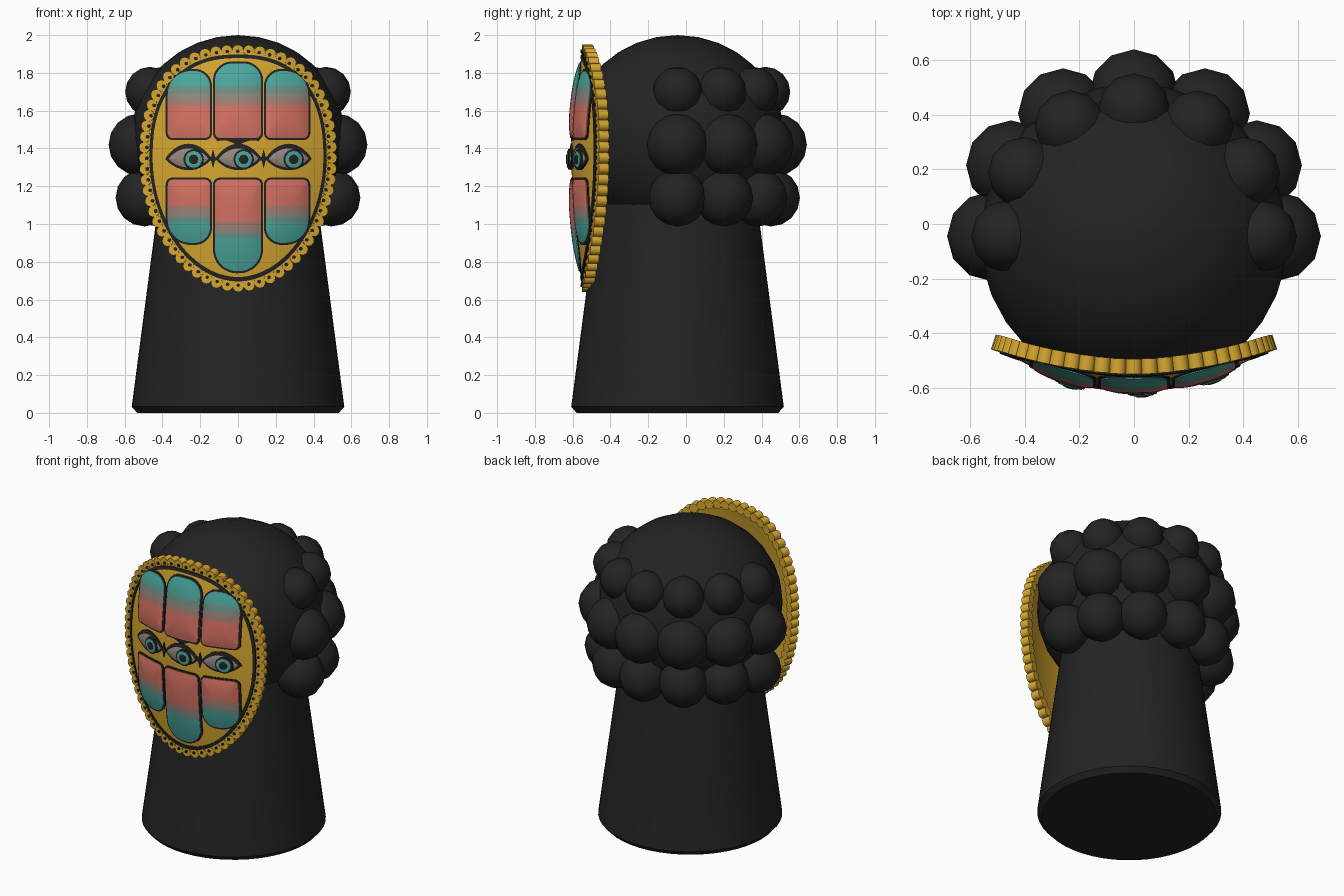
import bpy, bmesh, math
from mathutils import Matrix, Vector

cube = bpy.data.objects.get("Cube")
if cube:
    bpy.data.objects.remove(cube, do_unlink=True)


def material(name, rgb):
    m = bpy.data.materials.new(name)
    m.use_nodes = True
    m.diffuse_color = (*rgb, 1)
    m.node_tree.nodes["Principled BSDF"].inputs["Base Color"].default_value = (*rgb, 1)
    return m


black = material("black", (0.017, 0.017, 0.018))
gold = material("gold", (0.68, 0.39, 0.03))
coral = material("coral", (0.68, 0.17, 0.125))
rose_grey = material("rose grey", (0.38, 0.22, 0.18))
warm_grey = material("warm grey", (0.30, 0.25, 0.21))
teal_grey = material("teal grey", (0.16, 0.29, 0.26))
teal = material("teal", (0.07, 0.39, 0.34))
BANDS = [coral, rose_grey, warm_grey, teal_grey, teal]

AXIS_Y = -0.045          # centre line of the head and neck
MID, HALF_W, UP, DOWN = 1.35, 0.505, 0.59, 0.705   # mask proportions


def finish(bm, name, mats, angle=40):
    mesh = bpy.data.meshes.new(name)
    bm.to_mesh(mesh)
    bm.free()
    ob = bpy.data.objects.new(name, mesh)
    bpy.context.collection.objects.link(ob)
    for m in mats:
        mesh.materials.append(m)
    bpy.ops.object.select_all(action="DESELECT")
    ob.select_set(True)
    bpy.context.view_layer.objects.active = ob
    bpy.ops.object.shade_smooth_by_angle(angle=math.radians(angle))
    return ob


def resample(pts, n):
    """Evenly spaced points along a closed outline."""
    out, walked, step = [], 0.0, 0.0
    pts = [Vector(p) for p in pts]
    loop = list(zip(pts, pts[1:] + pts[:1]))
    gap = sum((b - a).length for a, b in loop) / n
    for a, b in loop:
        d = (b - a).length
        while d > 0 and step < walked + d and len(out) < n:
            out.append(a.lerp(b, (step - walked) / d))
            step += gap
        walked += d
    return out


def surface(x, z, lift=0.0):
    """Point on the domed mask face, lifted towards the front."""
    h = UP if z > MID else DOWN
    rho = min(1, (x / HALF_W) ** 2 + ((z - MID) / h) ** 2)
    return Vector((x, -0.54 + 0.34 * x * x - 0.066 * (1 - rho) - lift, z))


def mask_outline(n, k=1.0):
    pts = []
    for i in range(720):
        t = math.tau * i / 720
        c, s = math.cos(t), math.sin(t)
        p, h = (2 / 2.4, UP) if s > 0 else (2 / 1.95, DOWN)
        pts.append((k * HALF_W * math.copysign(abs(c) ** p, c),
                    MID + k * h * math.copysign(abs(s) ** p, s)))
    return resample(pts, n)


def loft(rings):
    """Join rings of points; single-point rings close as fans."""
    bm = bmesh.new()
    rows = [[bm.verts.new(p) for p in r] for r in rings]
    for a, b in zip(rows, rows[1:]):
        n = max(len(a), len(b))
        for i in range(n):
            j = (i + 1) % n
            quad = [a[i % len(a)], b[i % len(b)], b[j % len(b)], a[j % len(a)]]
            bm.faces.new(list(dict.fromkeys(quad)))
    return bm


def plate(outline, lift, crown=0.0, steps=5):
    """Pillowed plate following the mask face."""
    c = sum(outline, Vector((0, 0))) / len(outline)
    rings = [[surface(c.x, c.y, lift + crown)]]
    for s in range(1, steps + 1):
        k = s / steps
        pts = [c.lerp(p, k) for p in outline]
        rings.append([surface(p.x, p.y, lift + crown * (1 - k ** 3)) for p in pts])
    rings.append([surface(p.x, p.y, -0.004) for p in outline])
    return loft(rings)


def rounded(x0, x1, z0, z1, radii, n=72):
    """Rounded panel; radii run lower left, lower right, upper right, upper left."""
    pts = []
    corners = [(x0, z0, 1, 1), (x1, z0, -1, 1), (x1, z1, -1, -1), (x0, z1, 1, -1)]
    for q, ((x, z, sx, sz), r) in enumerate(zip(corners, radii)):
        for i in range(9):
            t = math.pi + (q + i / 8) * math.pi / 2
            pts.append((x + sx * r + r * math.cos(t), z + sz * r + r * math.sin(t)))
    return resample(pts, n)


def disc(x, z, r, n=24):
    return [Vector((x + r * math.cos(math.tau * i / n), z + r * math.sin(math.tau * i / n)))
            for i in range(n)]


def almond(x, z, w, up, down, n=40):
    pts = []
    for i in range(n):
        t = math.tau * i / n
        s = math.sin(t)
        pts.append(Vector((x + w * math.cos(t), z + (up if s > 0 else -down) * abs(s) ** 1.7)))
    return pts


# Neck: tapered cylinder with a bevelled foot
bm = bmesh.new()
bmesh.ops.create_cone(bm, cap_ends=True, segments=48, radius1=0.567, radius2=0.416, depth=1.15,
                      matrix=Matrix.Translation((0, AXIS_Y, 0.575)))
foot = [e for e in bm.edges if all(v.co.z < 0.01 for v in e.verts)]
bmesh.ops.bevel(bm, geom=foot, offset=0.033, segments=1, affect="EDGES")
finish(bm, "neck", [black], 30)

# Head
bm = bmesh.new()
bmesh.ops.create_uvsphere(bm, u_segments=32, v_segments=16, radius=1,
                          matrix=Matrix.Translation((0, AXIS_Y, 1.46)) @ Matrix.Diagonal((0.565, 0.565, 0.54, 1)))
finish(bm, "head", [black], 60)

# Hair: three rows of round curls around the back
for row, z, ring, r in (("upper", 1.70, 0.465, 0.132), ("middle", 1.42, 0.52, 0.165), ("lower", 1.14, 0.495, 0.153)):
    bm = bmesh.new()
    for i in range(7):
        a = math.pi * i / 6
        pos = (ring * math.cos(a), AXIS_Y + ring * math.sin(a), z)
        bmesh.ops.create_uvsphere(bm, u_segments=12, v_segments=8, radius=r, matrix=Matrix.Translation(pos))
    finish(bm, row + "_curls", [black], 60)

# Mask shell: domed front, rim and hollow back
ks = [s / 10 for s in range(1, 11)]
rim = mask_outline(96, 0.975)
centre = Vector((0, MID))


def shell_ring(k, lift):
    return [surface(*centre.lerp(p, k), lift) for p in rim]


rings = [[surface(0, MID)]] + [shell_ring(k, 0) for k in ks]
rings += [shell_ring(k, -0.04) for k in reversed(ks)] + [[surface(0, MID, -0.04)]]
finish(loft(rings), "mask", [gold])

# Scalloped edge with a dark stud on every scallop
scallops, studs = bmesh.new(), bmesh.new()
for p, q in zip(mask_outline(62, 0.965), mask_outline(62, 0.957)):
    turn = Matrix.Rotation(math.atan(0.68 * p.x), 4, "Z") @ Matrix.Rotation(math.pi / 2, 4, "X")
    for target, c, r, depth, lift, seg in ((scallops, p, 0.03, 0.056, -0.022, 12), (studs, q, 0.0095, 0.008, 0.008, 8)):
        bmesh.ops.create_cone(target, cap_ends=True, segments=seg, radius1=r, radius2=r, depth=depth,
                              matrix=Matrix.Translation(surface(c.x, c.y, lift)) @ turn)
finish(scallops, "scalloped_edge", [gold])
finish(studs, "edge_studs", [black])

# Dark line inside the edge
inner, outer = mask_outline(96, 0.895), mask_outline(96, 0.928)
finish(loft([[surface(p.x, p.y, h) for p in o] for o, h in
             ((inner, -0.004), (inner, 0.007), (outer, 0.007), (outer, -0.004))]), "border_line", [black])


# Banded panels above and below the eyes, each on a dark outline
def panel(name, x0, x1, z0, z1, radii, cuts, upward):
    m = 0.011
    finish(plate(rounded(x0 - m, x1 + m, z0 - m, z1 + m, [r + m for r in radii]), 0.005),
           name + "_outline", [black])
    bm = plate(rounded(x0, x1, z0, z1, radii), 0.009, 0.014, 7)
    for z in cuts:
        bmesh.ops.bisect_plane(bm, geom=bm.verts[:] + bm.edges[:] + bm.faces[:],
                               plane_co=(0, 0, z), plane_no=(0, 0, 1))
    for f in bm.faces:
        h = f.calc_center_median().z
        f.material_index = sum((h > z) == upward for z in cuts)
    finish(bm, name, BANDS)


UPPER_CUTS = (1.63, 1.66, 1.69, 1.73)
LOWER_CUTS = (1.095, 1.065, 1.04, 1.01)
S = 0.025
panel("upper_middle_panel", -0.122, 0.122, 1.455, 1.85, (S, S, 0.09, 0.09), UPPER_CUTS, True)
panel("lower_middle_panel", -0.122, 0.122, 0.75, 1.235, (0.115, 0.115, S, S),
      [z - 0.085 for z in LOWER_CUTS], False)
for side, x0, x1 in (("right", -0.372, -0.148), ("left", 0.148, 0.372)):
    a, b = (0.12, 0.08) if side == "right" else (0.08, 0.12)
    panel(f"upper_{side}_panel", x0, x1, 1.455, 1.81, (S, S, b, a), UPPER_CUTS, True)
    panel(f"lower_{side}_panel", x0, x1, 0.90, 1.235, (a, b, S, S), LOWER_CUTS, False)

# Three eyes looking the same way
for side, x in (("right", -0.262), ("middle", 0.003), ("left", 0.268)):
    z, ix = 1.345, x + 0.027
    finish(plate(almond(x, z, 0.122, 0.08, 0.06), 0.006, 0.006), side + "_eye_lid", [black])
    finish(plate(almond(x, z, 0.105, 0.055, 0.046), 0.010, 0.008), side + "_eye_white", [warm_grey])
    for part, r, lift, mat in (("iris_rim", 0.054, 0.020, black), ("iris", 0.044, 0.024, teal),
                               ("pupil", 0.025, 0.028, black)):
        finish(plate(disc(ix, z - 0.003, r), lift, 0.003, 2), f"{side}_eye_{part}", [mat])

# Four-pointed stars between the eyes
for side, x in (("right", -0.132), ("left", 0.136)):
    pts = []
    for i in range(8):
        t = math.tau * i / 8
        w, h = (0.014, 0.014) if i % 2 else (0.034, 0.05)
        pts.append(Vector((x + w * math.cos(t), 1.345 + h * math.sin(t))))
    finish(plate(pts, 0.009, 0.0, 2), side + "_star", [black])
